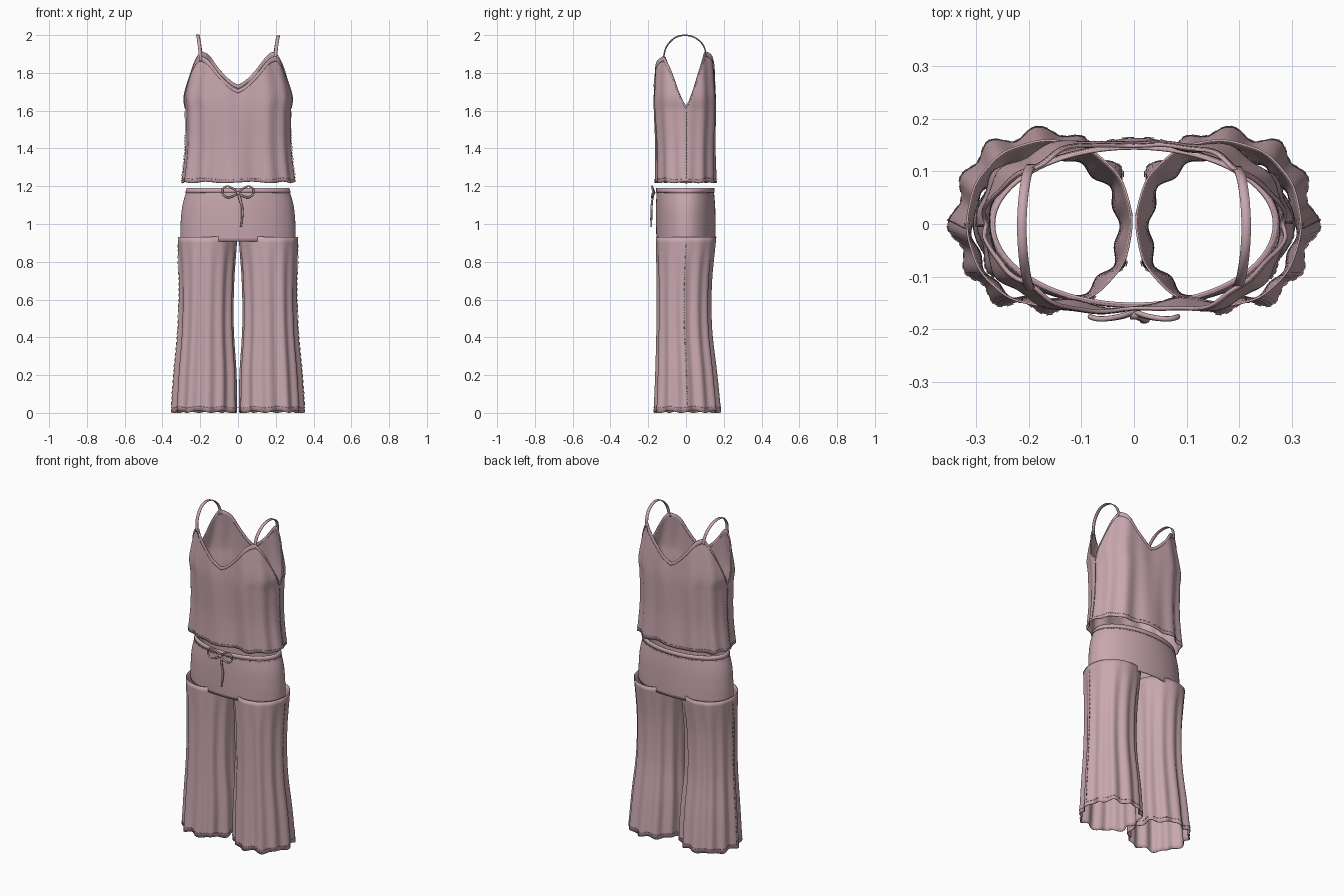
import bpy, math

if "Cube" in bpy.data.objects:
    bpy.data.objects.remove(bpy.data.objects["Cube"])

TAU = math.tau
mat = bpy.data.materials.new("dusty_pink")
mat.diffuse_color = (0.58, 0.39, 0.43, 1)
mat.use_nodes = True
mat.node_tree.nodes["Principled BSDF"].inputs["Base Color"].default_value = mat.diffuse_color


def interp(keys, t):
    """Smooth (Hermite) interpolation of rows (t, v1, v2, ...)."""
    n = len(keys)
    t = min(max(t, keys[0][0]), keys[-1][0])
    i = max(k for k in range(n - 1) if keys[k][0] <= t)
    h = keys[i + 1][0] - keys[i][0]
    s = (t - keys[i][0]) / h

    def slope(k, c):
        a, b = keys[max(k - 1, 0)], keys[min(k + 1, n - 1)]
        return (b[c] - a[c]) / (b[0] - a[0])
    return [keys[i][c] * (2*s**3 - 3*s*s + 1) + keys[i+1][c] * (3*s*s - 2*s**3)
            + slope(i, c) * h * (s**3 - 2*s*s + s) + slope(i + 1, c) * h * (s**3 - s*s)
            for c in range(1, len(keys[0]))]


def spow(v, p):
    return math.copysign(abs(v) ** p, v)


def add_mesh(name, verts, faces, thick=0.0):
    me = bpy.data.meshes.new(name)
    me.from_pydata(verts, [], faces)
    me.materials.append(mat)
    ob = bpy.data.objects.new(name, me)
    bpy.context.collection.objects.link(ob)
    if thick:
        m = ob.modifiers.new("cloth", "SOLIDIFY")
        m.thickness, m.offset = thick, -1
    bpy.ops.object.select_all(action="DESELECT")
    ob.select_set(True)
    bpy.context.view_layer.objects.active = ob
    bpy.ops.object.shade_smooth_by_angle(angle=math.radians(45))
    return ob


def loft(name, surf, rows, segs=160, v0=0.0, v1=1.0, off=0.0, thick=0.004):
    """Closed tube of cloth from surf(angle, v, offset)."""
    verts = [surf(TAU * i / segs, v0 + (v1 - v0) * j / rows, off)
             for j in range(rows + 1) for i in range(segs)]
    faces = [(j*segs + i, j*segs + (i+1) % segs, (j+1)*segs + (i+1) % segs, (j+1)*segs + i)
             for j in range(rows) for i in range(segs)]
    return add_mesh(name, verts, faces, thick)


def stitches(name, surf, lines):
    """Small raised dashes; each line is (point0, point1, count) in (angle, v)."""
    verts, faces = [], []
    for (a0, w0), (a1, w1), count in lines:
        da, dv = (a1 - a0) / count, (w1 - w0) / count
        wa, wv = (0, 0.003) if abs(da) > 0 else (0.012, 0)
        for k in range(count):
            a, v, b = a0 + da * k, w0 + dv * k, len(verts)
            verts += [surf(a, v, .003), surf(a + da*.55, v + dv*.55, .003),
                      surf(a + da*.55 + wa, v + dv*.55 + wv, .003), surf(a + wa, v + wv, .003)]
            faces.append((b, b + 1, b + 2, b + 3))
    return add_mesh(name, verts, faces, 0.002)


# Camisole: half width, front depth, back depth by height
CAMI = [(1.22, .297, .156, .156), (1.4, .278, .160, .156), (1.6, .277, .174, .165),
        (1.67, .286, .176, .165), (1.8, .262, .172, .158), (1.92, .235, .165, .148)]
# Neckline height by angle from centre to side
NECK = [(0, 1.71), (16, 1.79), (31, 1.858), (48, 1.885), (56, 1.872),
        (68, 1.81), (80, 1.715), (90, 1.625)]


def neckline(a):
    d = math.degrees(a) % 360
    d = min(d, 360 - d)
    back = d > 90
    if back:
        d = 180 - d
    z = interp(NECK, d)[0]
    return z + (0.025 * min(1, (90 - d) / 40) if back else 0)


def cami(a, v, off=0.0):
    z = 1.22 + (neckline(a) - 1.22) * v
    rx, rf, rb = interp(CAMI, z)
    c, s = math.cos(a), math.sin(a)
    ry = rf if c > 0 else rb
    fold = (.0035 + .005 * (1 - v)) * (math.cos(12 * a + 0.5) + .5 * math.cos(7 * a + 1.5))
    x = (rx + off + fold * .6) * spow(s, .78)
    dent = 1 - .10 * v * math.exp(-(x / .07) ** 2)
    y = -(ry + off + fold) * spow(c, .78) * dent
    return x, y, z + .004 * (1 - v) ** 8 * math.sin(9 * a)


loft("camisole_body", cami, 36)
loft("camisole_neck_binding", cami, 3, v0=.965, v1=1.003, off=.003, thick=.007)
stitches("camisole_stitching", cami,
         [((0, .03), (TAU, .03), 90)] + [((a, .05), (a, .93), 22) for a in (TAU/4, 3*TAU/4)])

# Shoulder straps: flat ribbons arching over the shoulder
PATH = [(0, .196, -.122, 1.865), (1, .203, -.105, 1.935), (2, .210, -.060, 1.985),
        (3, .213, -.005, 1.999), (4, .210, .050, 1.985), (5, .203, .092, 1.945),
        (6, .194, .110, 1.885)]
for side, label in ((1, "left"), (-1, "right")):
    vs = []
    for k in range(49):
        x, y, z = interp(PATH, k / 8)
        vs += [(side * (x - .009), y, z), (side * (x + .009), y, z)]
    add_mesh("strap_" + label, vs, [(2*k, 2*k+1, 2*k+3, 2*k+2) for k in range(48)], .004)

# Hip yoke and waistband
YOKE = [(.905, .306, .156, .157), (1.0, .304, .159, .157), (1.1, .294, .159, .154),
        (1.19, .268, .154, .146)]


def yoke(a, v, off=0.0):
    z = .907 + .283 * v
    rx, rf, rb = interp(YOKE, z)
    c = math.cos(a)
    return ((rx + off) * math.sin(a), -((rf if c > 0 else rb) + off) * c, z)


loft("hip_yoke", yoke, 14, segs=96)
loft("waistband", yoke, 2, segs=96, v0=.915, v1=1.0, off=.004, thick=.009)
stitches("waist_stitching", yoke, [((0, .89), (TAU, .89), 80)])

# Wide legs: inner x, outer x, front y, back y by height
LEG = [(0, .010, .342, -.163, .177), (.2, .012, .330, -.156, .158),
       (.45, .026, .310, -.151, .132), (.7, .022, .307, -.152, .134),
       (.93, .003, .318, -.158, .160)]


def leg(side):
    def surf(a, v, off=0.0):
        xi, xo, yf, yb = interp(LEG, .93 * v)
        fold = (.003 + .006 * (1 - v)) * (math.cos(12 * a + .6) + .4 * math.cos(7 * a + 2))
        if v > .85:
            fold *= 1 - (v - .85) * 5
        c, s = math.cos(a), math.sin(a)
        x = (xi + xo) / 2 + ((xo - xi) / 2 + off + fold) * spow(s, .95)
        y = (yf + yb) / 2 - ((yb - yf) / 2 + off + fold) * spow(c, .95)
        z = .006 + .925 * v + .006 * (1 - v) ** 12 * math.sin(8 * a) - .01 * v**20 * s * (s < 0)
        return side * x, y, z
    return surf


for side, label in ((1, "left"), (-1, "right")):
    f = leg(side)
    ob = loft("trouser_leg_" + label, f, 32, segs=128)
    st = stitches("leg_stitching_" + label, f,
                  [((0, .025), (TAU, .025), 60), ((TAU/4, .04), (TAU/4, .97), 30)])
    if side < 0:
        for o in (ob, st):
            o.data.flip_normals()


# Drawstring bow
def cord(name, pts, r=.005, flat=False):
    cu = bpy.data.curves.new(name, "CURVE")
    cu.dimensions = "3D"
    cu.bevel_depth, cu.bevel_resolution, cu.use_fill_caps = r, 3, True
    sp = cu.splines.new("BEZIER")
    sp.bezier_points.add(len(pts) - 1)
    for p, co in zip(sp.bezier_points, pts):
        p.co = co
        p.handle_left_type = p.handle_right_type = "AUTO"
    cu.materials.append(mat)
    ob = bpy.data.objects.new(name, cu)
    bpy.context.collection.objects.link(ob)


for side, label in ((1, "left"), (-1, "right")):
    cord("bow_loop_" + label, [(side * x, y, z) for x, y, z in (
        (0, -.166, 1.165), (.03, -.176, 1.19), (.065, -.180, 1.198), (.083, -.176, 1.175),
        (.062, -.180, 1.143), (.025, -.176, 1.148), (0, -.168, 1.165))])
cord("bow_knot", [(-.007, -.172, 1.165), (.007, -.172, 1.163)], .009)
cord("bow_tail_long", [(0, -.170, 1.165), (.016, -.180, 1.12), (.022, -.184, 1.05), (.016, -.184, .985)])
cord("bow_tail_short", [(0, -.170, 1.165), (.008, -.178, 1.13), (.024, -.182, 1.08), (.022, -.183, 1.02)])
